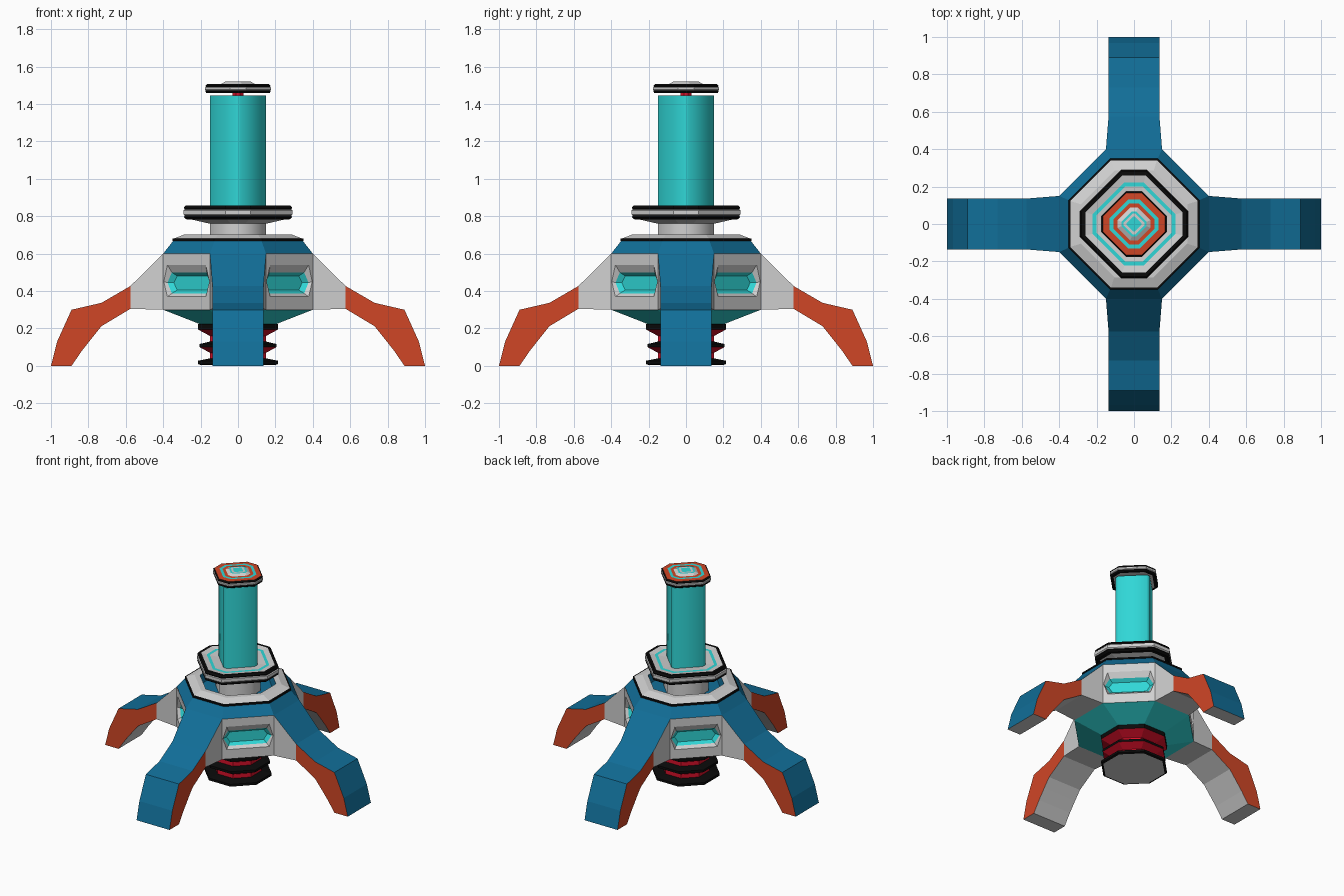
import bpy, math
from mathutils import Matrix, Vector

if "Cube" in bpy.data.objects:
    bpy.data.objects.remove(bpy.data.objects["Cube"])


def material(name, r, g, b):
    m = bpy.data.materials.new(name)
    lin = [((c / 255 + 0.055) / 1.055) ** 2.4 if c > 10 else c / 255 / 12.92 for c in (r, g, b)]
    m.diffuse_color = (*lin, 1)
    m.use_nodes = True
    m.node_tree.nodes["Principled BSDF"].inputs["Base Color"].default_value = m.diffuse_color
    return m


MATS = [material("light_grey", 208, 208, 208), material("black", 10, 10, 10),
        material("teal", 48, 215, 215), material("blue", 17, 110, 152),
        material("orange", 208, 70, 38), material("red", 215, 15, 40)]
GREY, BLACK, TEAL, BLUE, ORANGE, RED = range(6)


def loft(name, rings, colour, start=None, end=None, turn=0.0, smooth=False):
    """Skin rings of points; colour(band, side) picks the material, start/end are cap colours."""
    n = len(rings[0])
    verts = [Vector(p) for ring in rings for p in ring]
    faces, mats = [], []
    for i in range(len(rings) - 1):
        for j in range(n):
            k = (j + 1) % n
            faces.append((i * n + j, i * n + k, (i + 1) * n + k, (i + 1) * n + j))
            mats.append(colour(i, j))
    if start is not None:
        faces.append(tuple(reversed(range(n))))
        mats.append(start)
    if end is not None:
        faces.append(tuple(range(len(verts) - n, len(verts))))
        mats.append(end)
    me = bpy.data.meshes.new(name)
    me.from_pydata([Matrix.Rotation(turn, 3, 'Z') @ v for v in verts], [], faces)
    for m in MATS:
        me.materials.append(m)
    for p, m in zip(me.polygons, mats):
        p.material_index = m
    ob = bpy.data.objects.new(name, me)
    bpy.context.collection.objects.link(ob)
    if smooth:
        bpy.ops.object.select_all(action='DESELECT')
        ob.select_set(True)
        bpy.context.view_layer.objects.active = ob
        bpy.ops.object.shade_smooth_by_angle(angle=math.radians(50))
    return ob


def octagon(a, h, z):
    """Chamfered square: flats at distance a on each axis, each 2h wide."""
    return [(a, -h, z), (a, h, z), (h, a, z), (-h, a, z),
            (-a, h, z), (-a, -h, z), (-h, -a, z), (h, -a, z)]


def stack(name, first, steps, start=None, end=None, smooth=False):
    """Octagonal stack; each step is (a, h, z, colour of the band leading to it)."""
    rings = [octagon(*first)] + [octagon(*s[:3]) for s in steps]
    return loft(name, rings, lambda i, j: steps[i][3], start, end, smooth=smooth)


# red bellows under the body
stack("bellows", (0.2, 0.083, 0.005), [
    (0.215, 0.089, 0.01, BLACK), (0.215, 0.089, 0.027, BLACK), (0.15, 0.062, 0.04, BLACK),
    (0.15, 0.062, 0.07, RED), (0.205, 0.085, 0.10, RED),
    (0.205, 0.085, 0.117, BLACK), (0.15, 0.062, 0.13, BLACK),
    (0.15, 0.062, 0.16, RED), (0.215, 0.089, 0.195, RED),
    (0.215, 0.089, 0.225, BLACK)], start=GREY, end=BLACK)

# body underside and sloped shoulder
stack("body_underside", (0.19, 0.08, 0.218), [(0.40, 0.15, 0.30, TEAL)], start=TEAL)
stack("body_shoulder", (0.40, 0.15, 0.60), [(0.345, 0.125, 0.67, BLUE)])

# collar around the opening, with its inner well
stack("collar", (0.345, 0.125, 0.668), [
    (0.350, 0.127, 0.668, BLACK), (0.350, 0.127, 0.68, BLACK), (0.34, 0.123, 0.682, BLACK),
    (0.285, 0.105, 0.703, GREY), (0.25, 0.09, 0.703, GREY),
    (0.24, 0.085, 0.64, BLUE)], end=BLUE)

# neck and wide flange
stack("neck", (0.15, 0.05, 0.635), [(0.15, 0.05, 0.765, GREY)], smooth=True)
stack("flange", (0.15, 0.04, 0.76), [
    (0.25, 0.058, 0.783, GREY), (0.275, 0.064, 0.783, BLACK), (0.29, 0.067, 0.795, BLACK),
    (0.285, 0.066, 0.803, BLACK), (0.292, 0.067, 0.81, GREY), (0.292, 0.067, 0.832, GREY),
    (0.285, 0.066, 0.836, GREY), (0.29, 0.067, 0.845, BLACK), (0.28, 0.065, 0.857, BLACK),
    (0.26, 0.062, 0.857, BLACK), (0.222, 0.052, 0.85, GREY), (0.20, 0.046, 0.85, TEAL),
    (0.14, 0.03, 0.845, GREY)], start=GREY, end=GREY)

# tall tube, stem and top cap
stack("tube", (0.15, 0.014, 0.84), [(0.15, 0.014, 1.445, TEAL)], end=TEAL, smooth=True)
stack("stem", (0.03, 0.012, 1.44), [(0.03, 0.012, 1.465, RED)])
stack("top_cap", (0.15, 0.036, 1.458), [
    (0.168, 0.041, 1.458, BLACK), (0.175, 0.043, 1.466, BLACK), (0.172, 0.042, 1.472, BLACK),
    (0.176, 0.043, 1.477, GREY), (0.176, 0.043, 1.488, GREY), (0.172, 0.042, 1.492, GREY),
    (0.175, 0.043, 1.498, BLACK), (0.166, 0.041, 1.506, BLACK),
    (0.13, 0.032, 1.508, ORANGE), (0.11, 0.026, 1.508, TEAL),
    (0.088, 0.02, 1.508, ORANGE), (0.068, 0.012, 1.52, GREY), (0.055, 0.008, 1.52, TEAL),
    (0.04, 0.004, 1.52, GREY)], start=GREY, end=TEAL)

# leg stations: outer x, outer z, inner x, inner z, half width
LEG = [(0.40, 0.60, 0.40, 0.30, 0.15), (0.575, 0.427, 0.575, 0.305, 0.136),
       (0.73, 0.337, 0.73, 0.212, 0.136), (0.89, 0.30, 0.78, 0.15, 0.136),
       (0.967, 0.13, 0.835, 0.08, 0.136), (1.0, 0.0, 0.89, 0.0, 0.136)]
leg_rings = [[(xi, -w, zi), (xi, w, zi), (xo, w, zo), (xo, -w, zo)]
             for xo, zo, xi, zi, w in LEG]


def leg_colour(band, side):
    if side == 0:
        return GREY
    if side == 2:
        return BLUE
    return GREY if band == 0 else ORANGE


def hexagon(d, mid, ends, low, centre, high):
    """Six-sided ring on an upright plane at distance d."""
    return [(d, mid, centre), (d, ends, high), (d, -ends, high),
            (d, -mid, centre), (d, -ends, low), (d, ends, low)]


# corner panel: outer frame, sloped rim, recessed window
panel_rings = [hexagon(0.389, 0.177, 0.177, 0.30, 0.45, 0.60),
               hexagon(0.389, 0.172, 0.145, 0.37, 0.45, 0.54),
               hexagon(0.368, 0.165, 0.132, 0.388, 0.445, 0.50),
               hexagon(0.345, 0.14, 0.115, 0.405, 0.445, 0.48)]

for n in range(4):
    loft(f"leg_{n + 1}", leg_rings, leg_colour, end=GREY, turn=n * math.pi / 2)
    loft(f"window_panel_{n + 1}", panel_rings, lambda i, j: TEAL if i == 2 else GREY,
         end=TEAL, turn=(n + 0.5) * math.pi / 2)
